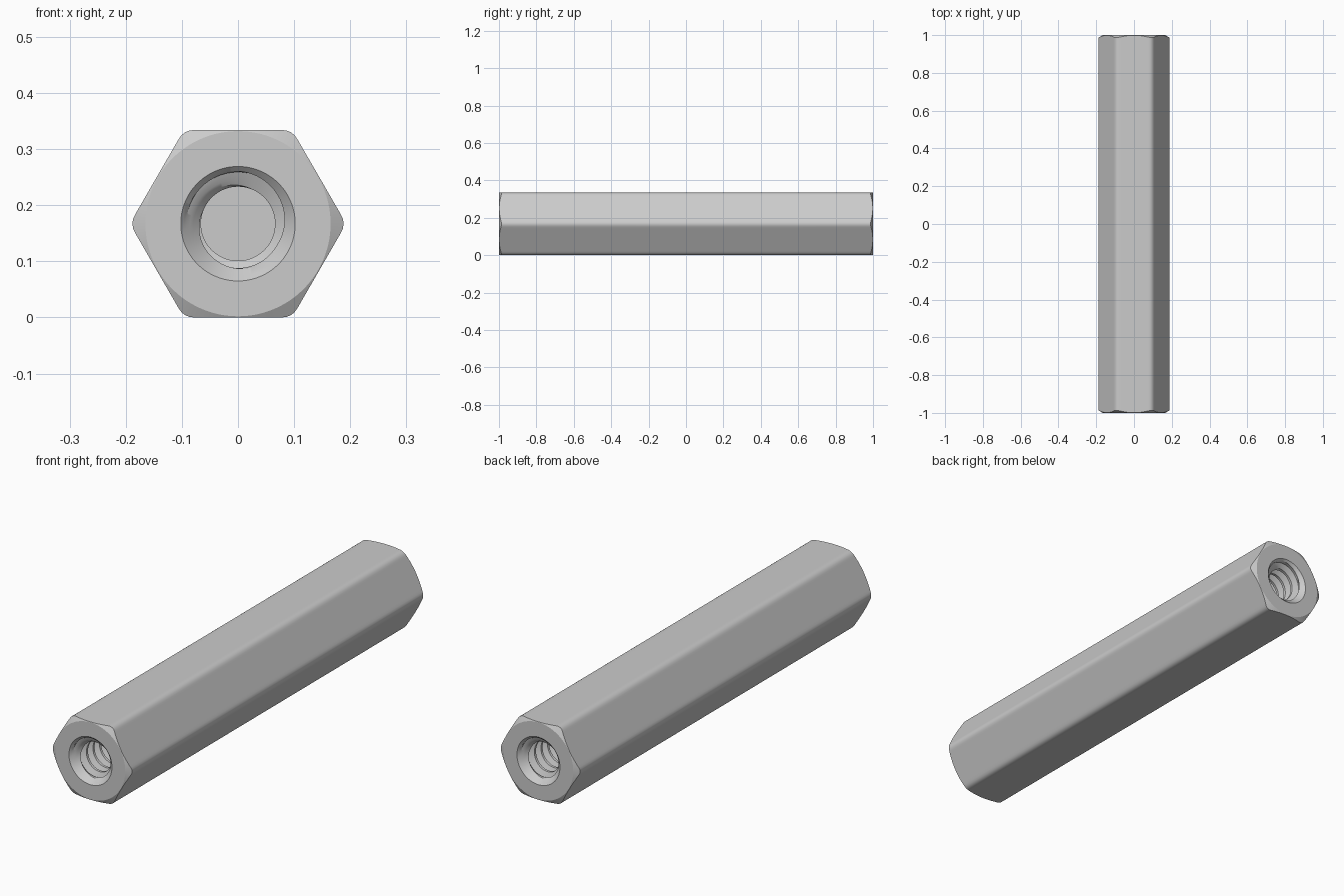
import bpy, bmesh
from math import sin, cos, atan, atan2, tan, pi, radians, sqrt

if "Cube" in bpy.data.objects:
    bpy.data.objects.remove(bpy.data.objects["Cube"])

N = 144                      # columns around the axis
A, FILLET = 0.167, 0.03      # hex half width across flats, corner radius
FACE_R = 0.165               # circle where the end chamfer starts
MOUTH_R, MINOR_R = 0.102, 0.066
PITCH, THREAD, DEPTH = 0.0445, 0.026, 0.67
# one thread pitch: (fraction of pitch, fraction of thread height)
PROFILE = [(0, 0), (.25, 0), (.4375, .5), (.625, 1), (.75, 1), (.875, .5)]


def hex_radius(t):
    """Radius of the round-cornered hexagon at angle t (corners on the x axis)."""
    p = abs((t + pi / 6) % (pi / 3) - pi / 6)
    half = (A - FILLET) * tan(pi / 6)
    if p > pi / 6 - atan2(half, A):
        return A / cos(pi / 6 - p)
    c = (A - FILLET) / cos(pi / 6)
    return c * cos(p) + sqrt(FILLET ** 2 - (c * sin(p)) ** 2)


def half_body(bm, s):
    """One end of the standoff; s = 1 is the front, -1 is the same turned half round."""
    def vert(r, t, d):
        return bm.verts.new((s * r * cos(t), s * (-1 + d), A + r * sin(t)))

    def quad(a, b, c, d):
        bm.faces.new((a, b, c, d))

    angles = [2 * pi * j / N for j in range(N)]

    # outer skin: mouth, flat face, chamfer, side up to the middle
    skin = []
    for t in angles:
        R = hex_radius(t)
        edge = (R - FACE_R) * tan(pi / 6)
        skin.append([vert(r, t, d) for r, d in
                     ((MOUTH_R, 0), (FACE_R, 0), (R, edge), (R, 1))])
    for j in range(N):
        a, b = skin[j], skin[(j + 1) % N]
        for i in range(3):
            quad(a[i], a[i + 1], b[i + 1], b[i])

    # threaded blind bore with countersunk mouth
    P = len(PROFILE)
    rows = P * (int(DEPTH / PITCH) + 3)
    bore = []
    for j, t in enumerate(angles):
        col = []
        for i in range(rows):
            f, h = PROFILE[i % P]
            d = min(max(PITCH * (i // P + f - j / N), 0), DEPTH)
            fade = min(1, (DEPTH - d) / 0.05)
            r = max(MINOR_R + THREAD * h * fade, MOUTH_R - d)
            col.append(vert(min(r, MOUTH_R), t, d))
        bore.append(col)
    for j in range(N):
        shift = P if j == N - 1 else 0
        a, b = bore[j], bore[(j + 1) % N]
        for i in range(rows - 1):
            k, m = max(i - shift, 0), max(i + 1 - shift, 0)
            if k == m:
                bm.faces.new((a[i], a[i + 1], b[k]))
            else:
                quad(a[i], a[i + 1], b[m], b[k])

    # flat bottom of the bore
    bm.faces.new([c[-1] for c in bore])


bm = bmesh.new()
half_body(bm, 1)
half_body(bm, -1)
bmesh.ops.remove_doubles(bm, verts=bm.verts, dist=2e-5)
bmesh.ops.recalc_face_normals(bm, faces=bm.faces)
mesh = bpy.data.meshes.new("hex_standoff")
bm.to_mesh(mesh)
bm.free()
standoff = bpy.data.objects.new("hex_standoff", mesh)
bpy.context.collection.objects.link(standoff)

# smooth corners, crisp chamfers and threads
bpy.context.view_layer.objects.active = standoff
standoff.select_set(True)
bpy.ops.object.shade_smooth_by_angle(angle=radians(26))
